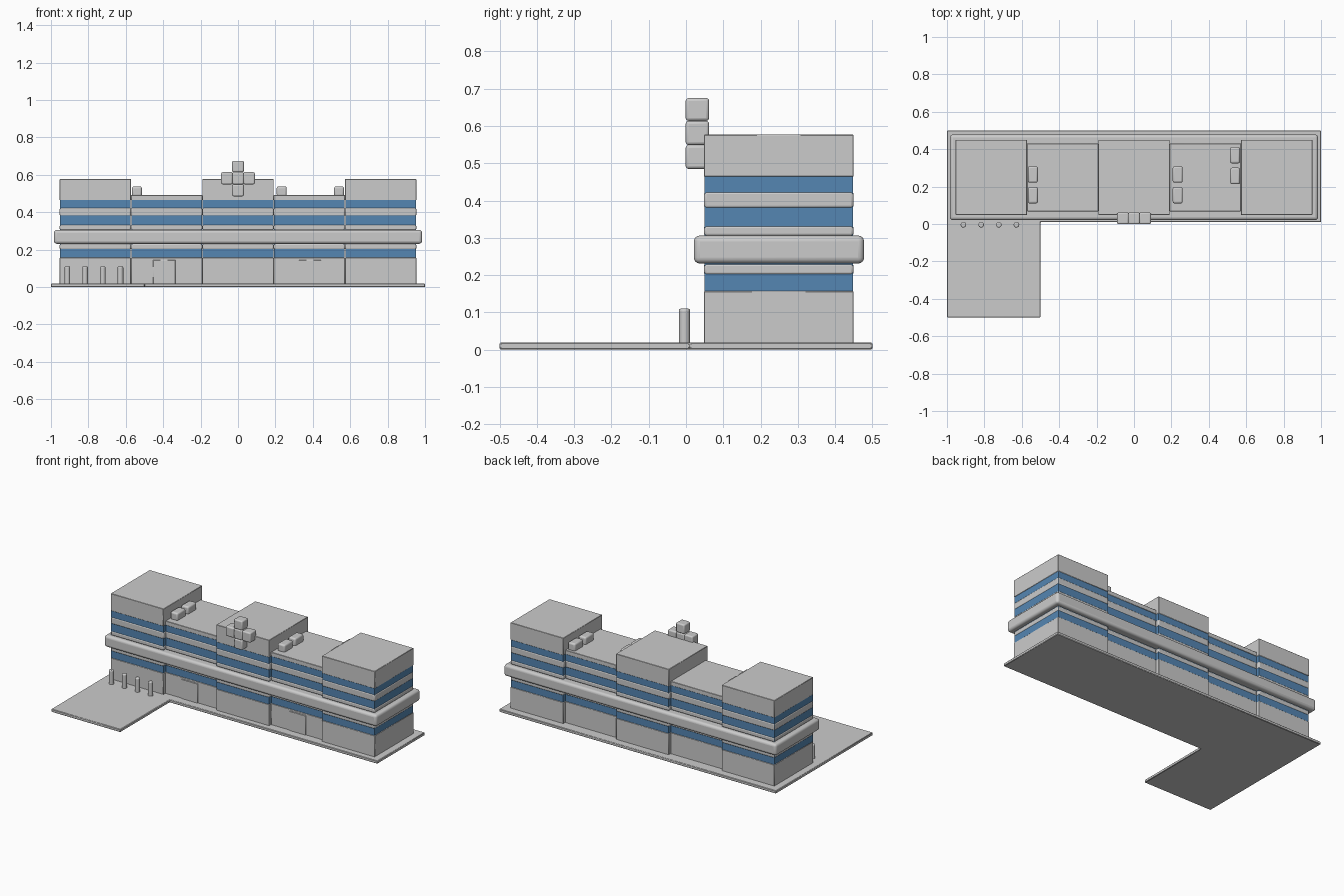
import bpy, bmesh

if "Cube" in bpy.data.objects:
    bpy.data.objects.remove(bpy.data.objects["Cube"])

blue = bpy.data.materials.new("window_blue")
blue.diffuse_color = (0.09, 0.24, 0.45, 1)
blue.use_nodes = True
blue.node_tree.nodes["Principled BSDF"].inputs["Base Color"].default_value = blue.diffuse_color


def finish(name, bm, bevel=0, segs=2, mat=None):
    """Turn a bmesh into a named object with optional rounded edges."""
    bmesh.ops.recalc_face_normals(bm, faces=bm.faces)
    me = bpy.data.meshes.new(name)
    bm.to_mesh(me)
    bm.free()
    ob = bpy.data.objects.new(name, me)
    bpy.context.collection.objects.link(ob)
    if mat:
        me.materials.append(mat)
    if bevel:
        mod = ob.modifiers.new("Bevel", 'BEVEL')
        mod.width = bevel
        mod.segments = segs
        bpy.context.view_layer.objects.active = ob
        ob.select_set(True)
        bpy.ops.object.shade_smooth_by_angle()
        ob.select_set(False)
    return ob


def box(name, x, y, z, bevel=0, segs=2, mat=None):
    bm = bmesh.new()
    bmesh.ops.create_cube(bm, size=1)
    for v in bm.verts:
        for i, (lo, hi) in enumerate((x, y, z)):
            v.co[i] = hi if v.co[i] > 0 else lo
    return finish(name, bm, bevel, segs, mat)


def prism(name, pts, to3d, vec, bevel=0, segs=2):
    """Extrude an outline into a solid."""
    bm = bmesh.new()
    f = bm.faces.new([bm.verts.new(to3d(*p)) for p in pts])
    new = bmesh.ops.extrude_face_region(bm, geom=[f])["geom"]
    bmesh.ops.translate(bm, vec=vec, verts=[g for g in new if isinstance(g, bmesh.types.BMVert)])
    return finish(name, bm, bevel, segs)


# L-shaped pavement
prism("pavement", [(-1, -.5), (-.5, -.5), (-.5, .01), (1, .01), (1, .5), (-1, .5)],
      lambda x, y: (x, y, 0), (0, 0, .019), .003, 1)

# five building bays: tall at the ends and centre, low in between
W = 0.3814
for i in range(5):
    x0 = -0.9535 + i * W
    x = (x0, x0 + W)
    tall = i % 2 == 0
    y = (.048, .45) if tall else (.068, .43)
    top = .577 if tall else .492
    r = .002
    box(f"window_band_{i}", (x[0] + r, x[1] - r), (y[0] + r, y[1] - r), (.15, .47), mat=blue)
    box(f"ground_wall_{i}", x, y, (.015, .157), .002, 1)
    box(f"upper_wall_{i}", x, y, (.464, top), .002, 1)
    for j, z in enumerate(((.2, .231), (.304, .333), (.379, .424))):
        box(f"sill_{i}_{j}", x, y, z, .007)

# wraparound canopy
box("canopy", (-.984, .984), (.021, .478), (.231, .306), .016, 4)

# doors on the low bays
for n, x in (("left", -.455), ("right", .325)):
    box(f"door_{n}", (x, x + .12), (.063, .08), (.015, .145), .002, 1)

# cross sign made of a column and two arms
zb = (.485, .549, .614, .675)
for k in range(3):
    box(f"cross_column_{k}", (-.031, .031), (-.001, .062), (zb[k], zb[k + 1]), .008, 3)
for n, x in (("left", (-.09, -.029)), ("right", (.029, .09))):
    box(f"cross_arm_{n}", x, (-.001, .062), (.549, .614), .008, 3)

# rooftop units, in pairs
for n, (x, y) in enumerate(((-.567, .11), (.207, .11), (.514, .213))):
    for k in range(2):
        y0 = y + k * .111
        box(f"roof_unit_{n}_{k}", (x, x + .053), (y0, y0 + .088), (.485, .538), .01, 3)

# bollards
for k in range(4):
    bm = bmesh.new()
    bmesh.ops.create_cone(bm, cap_ends=True, segments=16, radius1=.015, radius2=.015, depth=.11)
    bmesh.ops.translate(bm, verts=bm.verts, vec=(-.912 + k * .0945, -.004, .055))
    finish(f"bollard_{k}", bm, .006, 3)
